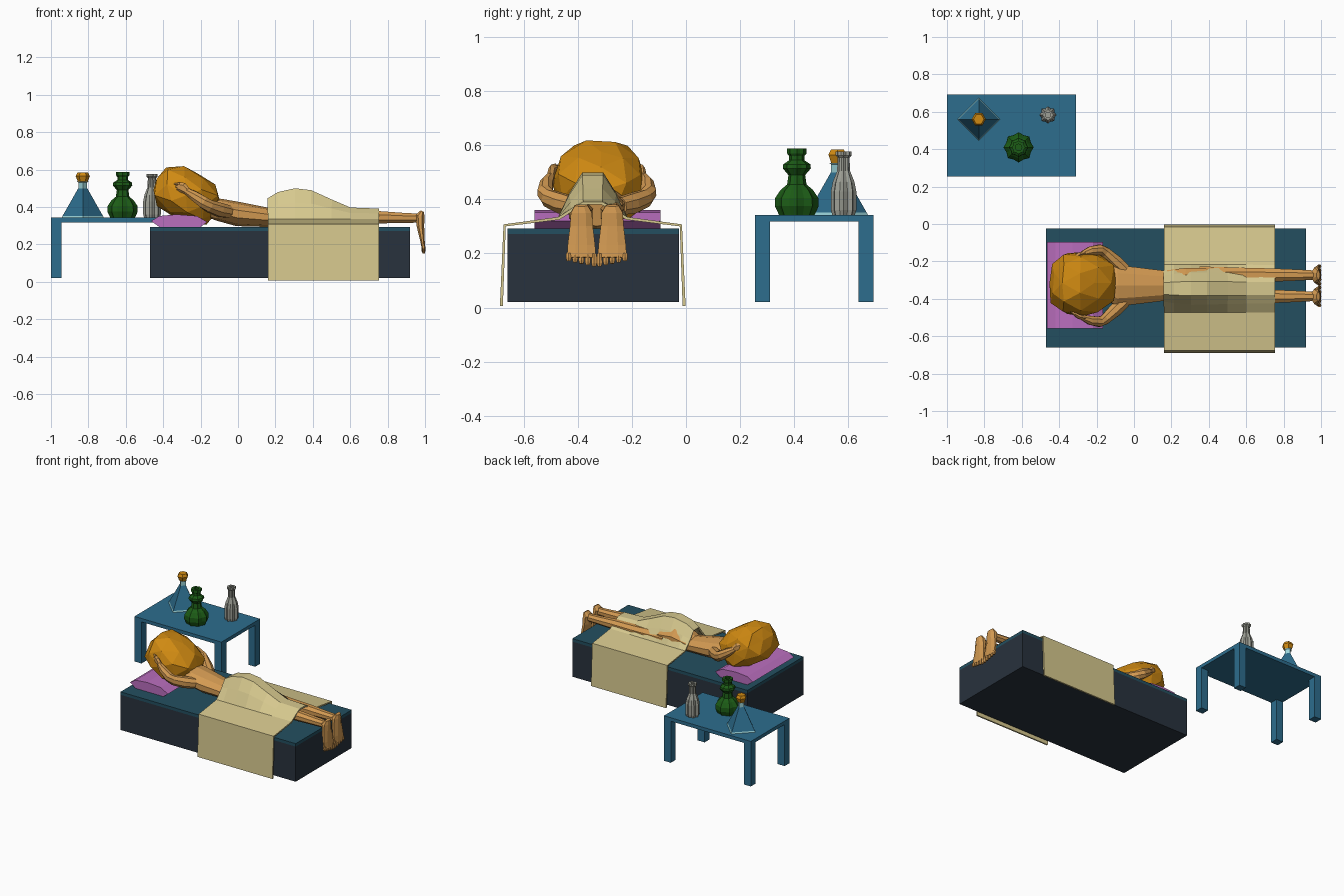
import bpy, bmesh, math, random
from mathutils import Vector, Matrix

if "Cube" in bpy.data.objects:
    bpy.data.objects.remove(bpy.data.objects["Cube"])

random.seed(4)
CY = -0.345          # bed centre line
FY = -0.33           # sleeper centre line


def mat(name, rgb):
    m = bpy.data.materials.new(name)
    lin = [((c / 255 + 0.055) / 1.055) ** 2.4 if c > 10 else c / 255 / 12.92 for c in rgb]
    m.diffuse_color = (*lin, 1)
    m.use_nodes = True
    m.node_tree.nodes["Principled BSDF"].inputs["Base Color"].default_value = m.diffuse_color
    return m


TEAL = mat("dark teal", (35, 79, 96))
DARK = mat("charcoal", (40, 50, 61))
BLUE = mat("table blue", (45, 109, 141))
CLOTH = mat("cream cloth", (214, 200, 142))
SKIN = mat("tan skin", (211, 154, 82))
HAIR = mat("orange hair", (208, 138, 18))
PURPLE = mat("pillow purple", (186, 110, 190))
GREEN = mat("bottle green", (28, 92, 22))
GREY = mat("warm grey", (158, 160, 150))
CYAN = mat("pale cyan", (155, 212, 217))


def finish(name, bm, *mats):
    bmesh.ops.recalc_face_normals(bm, faces=bm.faces)
    me = bpy.data.meshes.new(name)
    bm.to_mesh(me)
    bm.free()
    for m in mats:
        me.materials.append(m)
    ob = bpy.data.objects.new(name, me)
    bpy.context.collection.objects.link(ob)
    return ob


def box(name, lo, hi, m):
    bm = bmesh.new()
    lo, hi = Vector(lo), Vector(hi)
    size = hi - lo
    bmesh.ops.create_cube(bm, size=1, matrix=Matrix.Translation((lo + hi) / 2) @ Matrix.Diagonal((*size, 1)))
    return finish(name, bm, m)


def skin_rings(bm, rings):
    """Bridge closed vertex rings and cap both ends."""
    vs = [[bm.verts.new(p) for p in r] for r in rings]
    n = len(vs[0])
    for a, b in zip(vs, vs[1:]):
        for i in range(n):
            bm.faces.new((a[i], a[(i + 1) % n], b[(i + 1) % n], b[i]))
    bm.faces.new(vs[0])
    bm.faces.new(vs[-1])


def limb(bm, stations, n=8, up=(0, 0, 1)):
    """Loft ellipses (point, side radius, up radius) along a path."""
    pts = [Vector(s[0]) for s in stations]
    rings = []
    for i, (p, (_, ru, rv)) in enumerate(zip(pts, stations)):
        t = (pts[min(i + 1, len(pts) - 1)] - pts[max(i - 1, 0)]).normalized()
        u = t.cross(Vector(up)).normalized()
        v = u.cross(t)
        rings.append([p + u * ru * math.cos(a) + v * rv * math.sin(a)
                      for a in (math.tau * (k + 0.5) / n for k in range(n))])
    skin_rings(bm, rings)


def lathe(bm, x, y, profile, n, flute=0.0):
    """Revolve (radius, z); flute pulls in every second column."""
    skin_rings(bm, [[Vector((x + r * (1 - flute * (k % 2)) * math.cos(math.tau * k / n),
                             y + r * (1 - flute * (k % 2)) * math.sin(math.tau * k / n), z))
                     for k in range(n)] for r, z in profile])


# Bed
box("bed_base", (-0.47, -0.66, 0.02), (0.92, -0.025, 0.272), DARK)
box("mattress_top", (-0.47, -0.66, 0.272), (0.92, -0.025, 0.293), TEAL)

# Pillow
bm = bmesh.new()
prof = [(-0.465, 0.325), (-0.42, 0.352), (-0.33, 0.36), (-0.22, 0.352), (-0.165, 0.32), (-0.2, 0.293), (-0.42, 0.293)]
skin_rings(bm, [[Vector((x, y, z)) for x, z in prof] for y in (-0.56, -0.095)])
finish("pillow", bm, PURPLE)

# Side table
box("table_top", (-1.0, 0.255, 0.318), (-0.31, 0.693, 0.343), BLUE)
for i, x in enumerate((-1.0, -0.365)):
    for j, y in enumerate((0.255, 0.638)):
        box(f"table_leg_{i}{j}", (x, y, 0.02), (x + 0.055, y + 0.055, 0.32), BLUE)

# Pyramid flask with liquid panels and a stopper
bm = bmesh.new()
lathe(bm, -0.83, 0.56, [(0.113, 0.343), (0.108, 0.352), (0.024, 0.5), (0.024, 0.53), (0.03, 0.535)], 4)
sides = [f for f in bm.faces if 0.38 < f.calc_center_median().z < 0.47]
bmesh.ops.inset_individual(bm, faces=sides, thickness=0.012)
for f in sides:
    f.material_index = 1
finish("pyramid_flask", bm, CYAN, BLUE)
bm = bmesh.new()
lathe(bm, -0.83, 0.56, [(0.026, 0.535), (0.038, 0.565), (0.028, 0.584)], 6)
finish("flask_stopper", bm, HAIR)

# Fluted green bottle
bm = bmesh.new()
lathe(bm, -0.617, 0.41, [(0.066, 0.343), (0.081, 0.375), (0.08, 0.405), (0.06, 0.435), (0.036, 0.455),
                         (0.031, 0.49), (0.052, 0.515), (0.05, 0.53), (0.028, 0.545), (0.028, 0.56),
                         (0.036, 0.57), (0.036, 0.588), (0.018, 0.588), (0.018, 0.565)], 16, 0.13)
finish("green_bottle", bm, GREEN)

# Ribbed grey bottle
bm = bmesh.new()
lathe(bm, -0.46, 0.583, [(0.042, 0.343), (0.047, 0.36), (0.047, 0.43), (0.04, 0.465), (0.024, 0.505),
                         (0.022, 0.555), (0.03, 0.563), (0.03, 0.577), (0.015, 0.577), (0.015, 0.55)], 16, 0.2)
finish("grey_bottle", bm, GREY)

# Sleeper lying face down: torso and hips
bm = bmesh.new()
limb(bm, [((-0.17, FY, 0.40), 0.05, 0.05), ((-0.1, FY, 0.385), 0.115, 0.06), ((0.0, FY, 0.362), 0.105, 0.065),
          ((0.16, FY, 0.345), 0.085, 0.052), ((0.28, FY, 0.37), 0.1, 0.085), ((0.38, FY, 0.36), 0.1, 0.08),
          ((0.45, FY, 0.345), 0.085, 0.045)], 10)
finish("torso", bm, SKIN)

for side, s in (("left", 1), ("right", -1)):
    # Leg
    bm = bmesh.new()
    ly = FY + s * 0.057
    limb(bm, [((0.35, ly, 0.35), 0.05, 0.05), ((0.6, ly, 0.345), 0.042, 0.04), ((0.75, ly, 0.345), 0.038, 0.036),
              ((0.88, ly, 0.342), 0.032, 0.029), ((0.975, ly, 0.34), 0.026, 0.026)])
    finish(side + "_leg", bm, SKIN)
    # Foot hanging toes-down over the bed end
    bm = bmesh.new()
    limb(bm, [((0.985, ly, 0.378), 0.026, 0.01), ((0.973, ly, 0.352), 0.042, 0.027),
              ((0.975, ly, 0.3), 0.046, 0.022), ((0.985, ly, 0.23), 0.055, 0.014),
              ((0.991, ly, 0.185), 0.058, 0.01)], 8, (1, 0, 0))
    for k in range(5):
        ty = ly + s * (k - 2) * 0.0235
        end = 0.152 + 0.005 * k
        limb(bm, [((0.989, ty, 0.2), 0.011, 0.01), ((0.992, ty, end + 0.012), 0.012, 0.01),
                  ((0.993, ty, end), 0.008, 0.006)], 6, (1, 0, 0))
    finish(side + "_foot", bm, SKIN)
    # Bent arm with the hand against the head
    P = lambda x, y, z: (x, FY + s * y, z)
    bm = bmesh.new()
    limb(bm, [(P(-0.05, 0.085, 0.375), 0.035, 0.035), (P(-0.1, 0.13, 0.385), 0.038, 0.04),
              (P(-0.155, 0.18, 0.405), 0.03, 0.035), (P(-0.185, 0.192, 0.425), 0.03, 0.034),
              (P(-0.235, 0.185, 0.46), 0.026, 0.028), (P(-0.275, 0.17, 0.485), 0.016, 0.018)])
    limb(bm, [(P(-0.265, 0.172, 0.48), 0.014, 0.018), (P(-0.295, 0.165, 0.503), 0.014, 0.028),
              (P(-0.32, 0.15, 0.51), 0.01, 0.024)], 6)
    for k in range(3):
        limb(bm, [(P(-0.31, 0.157, 0.495 + k * 0.014), 0.008, 0.008),
                  (P(-0.34, 0.135, 0.49 + k * 0.016), 0.006, 0.006)], 5)
    finish(side + "_arm", bm, SKIN)

# Faceted mass of hair, tilted along the head
bm = bmesh.new()
bmesh.ops.create_icosphere(bm, subdivisions=2, radius=1)
tilt = Matrix.Rotation(math.radians(30), 3, 'Y')
for v in bm.verts:
    d = v.co.normalized()
    d *= (abs(d.x) ** 2.6 + abs(d.y) ** 2.6 + abs(d.z) ** 2.6) ** (-1 / 2.6)
    d *= random.uniform(0.93, 1.04)
    w = 0.175 - 0.02 * d.z
    v.co = Vector((-0.278, -0.315, 0.462)) + tilt @ Vector((d.x * 0.185, d.y * w, d.z * 0.138))
finish("hair", bm, HAIR)

# Blanket draped over hips and legs, hanging down both sides
rows = [(0.16, 0.112, 0.8), (0.215, 0.145, 0.9), (0.305, 0.165, 1.0), (0.39, 0.155, 1.0),
        (0.5, 0.105, 0.95), (0.6, 0.062, 0.95), (0.755, 0.056, 0.95)]
bm = bmesh.new()
half = [(0.338, 0.006, 0), (0.326, 0.304, 0), (0.125, 0.33, 0), (0.082, 0.33, 0.55), (0.036, 0.33, 1)]
grid = []
for x, h, w in rows:
    row = []
    for s in (-1, 1):
        for off, z, f in (half if s < 0 else half[::-1]):
            wide = w if 0 < f else 1
            row.append(bm.verts.new((x, CY + s * off * wide, z + h * f)))
    grid.append(row)
for a, b in zip(grid, grid[1:]):
    for i in range(len(a) - 1):
        bm.faces.new((a[i], b[i], b[i + 1], a[i + 1]))
ob = finish("blanket", bm, CLOTH)
mod = ob.modifiers.new("thickness", 'SOLIDIFY')
mod.thickness = 0.011
mod.offset = 0
